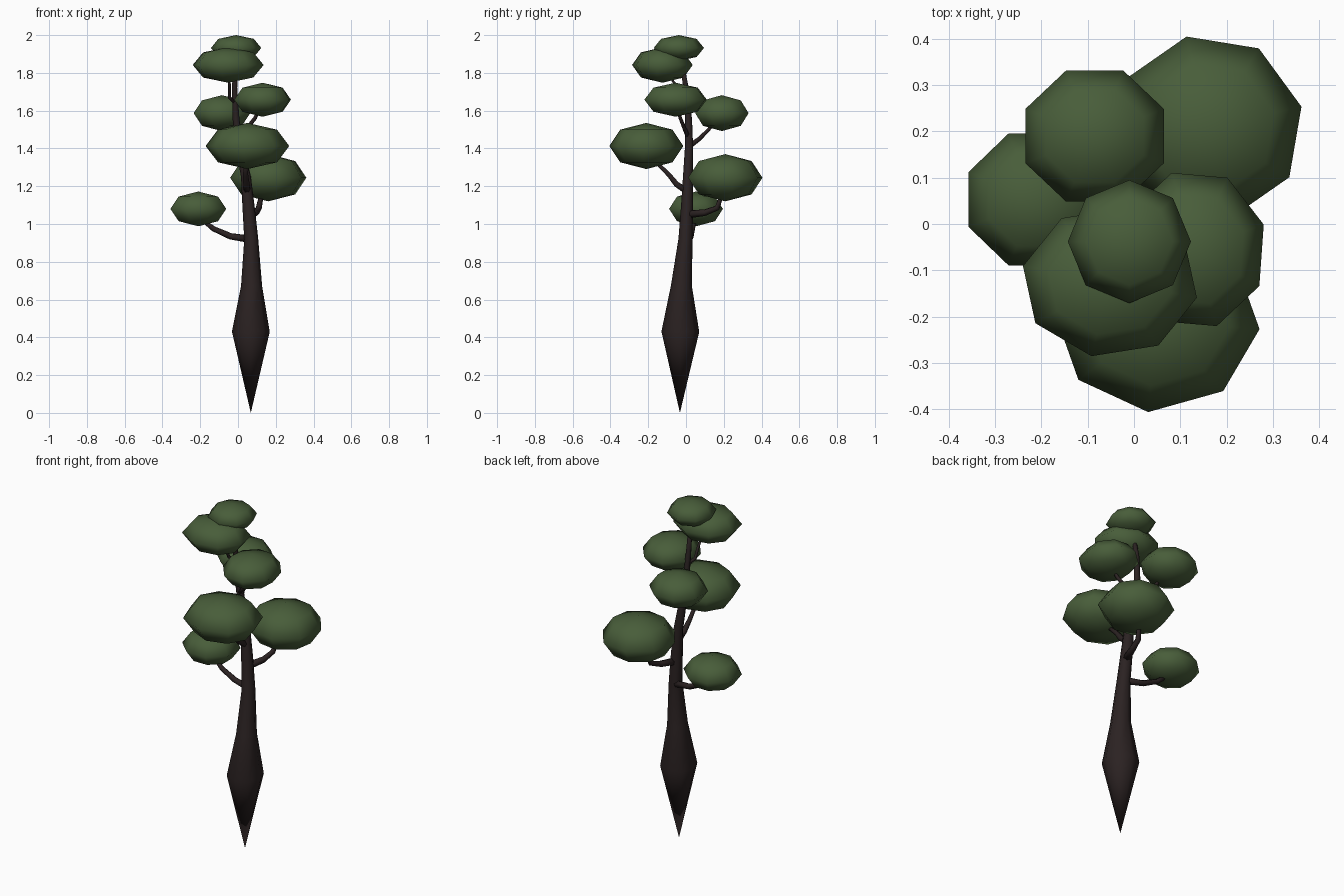
import bpy, bmesh, math
from mathutils import Vector, Matrix

cube = bpy.data.objects.get("Cube")
if cube:
    bpy.data.objects.remove(cube, do_unlink=True)


def material(name, rgb):
    m = bpy.data.materials.new(name)
    m.use_nodes = True
    m.diffuse_color = (*rgb, 1)
    bsdf = m.node_tree.nodes["Principled BSDF"]
    bsdf.inputs["Base Color"].default_value = (*rgb, 1)
    bsdf.inputs["Roughness"].default_value = 0.9
    return m


bark = material("dark bark", (0.024, 0.016, 0.016))
leaf = material("leaf green", (0.065, 0.11, 0.042))


def finish(name, bm, mat):
    bmesh.ops.recalc_face_normals(bm, faces=bm.faces)
    mesh = bpy.data.meshes.new(name)
    bm.to_mesh(mesh)
    bm.free()
    mesh.materials.append(mat)
    mesh.shade_smooth()
    obj = bpy.data.objects.new(name, mesh)
    bpy.context.collection.objects.link(obj)
    return obj


def tube(name, path, sides):
    """Tapered tube through (x, y, z, radius) points, with closed ends."""
    bm = bmesh.new()
    pts = [Vector(p[:3]) for p in path]
    rings = []
    for i, p in enumerate(pts):
        tangent = pts[min(i + 1, len(pts) - 1)] - pts[max(i - 1, 0)]
        turn = Vector((0, 0, 1)).rotation_difference(tangent)
        angles = [math.tau * k / sides for k in range(sides)]
        rings.append([bm.verts.new(p + turn @ Vector((math.cos(a), math.sin(a), 0)) * path[i][3])
                      for a in angles])
    for a, b in zip(rings, rings[1:]):
        for k in range(sides):
            n = (k + 1) % sides
            bm.faces.new((a[k], a[n], b[n], b[k]))
    bm.faces.new(rings[0])
    bm.faces.new(rings[-1])
    bmesh.ops.remove_doubles(bm, verts=bm.verts, dist=0.0008)
    return finish(name, bm, bark)


def leaf_clump(name, centre, size, phase):
    """Flattened eight-sided ball of leaves."""
    bm = bmesh.new()
    bmesh.ops.create_uvsphere(bm, u_segments=8, v_segments=4, radius=1)
    shape = (Matrix.Translation(centre) @ Matrix.Diagonal((*size, 1))
             @ Matrix.Rotation(math.radians(phase), 4, "Z"))
    bmesh.ops.transform(bm, matrix=shape, verts=bm.verts)
    return finish(name, bm, leaf)


# Trunk: pointed root, swollen base, slender leaning stem
tube("trunk", [
    (0.068, -0.032, 0.0, 0.0003), (0.068, -0.03, 0.43, 0.1),
    (0.072, -0.024, 0.67, 0.056), (0.07, -0.003, 0.92, 0.037),
    (0.055, 0.006, 1.1, 0.032), (0.042, 0.01, 1.25, 0.026),
    (0.012, 0.016, 1.4, 0.022), (-0.01, 0.014, 1.55, 0.018),
    (-0.018, 0.0, 1.72, 0.014), (-0.012, -0.03, 1.9, 0.01)], 8)

# Branches, lowest first
branches = {
    "lowest_branch": [(0.06, 0.01, 0.92, 0.02), (-0.04, 0.025, 0.935, 0.017),
                      (-0.13, 0.035, 0.975, 0.014), (-0.2, 0.05, 1.03, 0.009)],
    "back_branch": [(0.06, 0.0, 1.05, 0.022), (0.095, 0.1, 1.06, 0.018),
                    (0.11, 0.165, 1.085, 0.016), (0.13, 0.2, 1.18, 0.01)],
    "front_branch": [(0.048, 0.01, 1.17, 0.02), (0.045, -0.05, 1.21, 0.017),
                     (0.04, -0.09, 1.26, 0.014), (0.045, -0.17, 1.34, 0.01)],
    "upper_back_branch": [(0.01, 0.015, 1.41, 0.015), (-0.02, 0.07, 1.45, 0.012),
                          (-0.05, 0.12, 1.5, 0.01), (-0.08, 0.17, 1.56, 0.007)],
    "upper_left_branch": [(0.0, 0.012, 1.46, 0.014), (0.05, -0.01, 1.51, 0.011),
                          (0.09, -0.03, 1.56, 0.01), (0.12, -0.05, 1.63, 0.007)],
    "top_branch": [(-0.015, 0.008, 1.64, 0.01), (-0.045, -0.02, 1.67, 0.009),
                   (-0.045, -0.05, 1.73, 0.008), (-0.05, -0.1, 1.8, 0.006)],
}
for name, path in branches.items():
    tube(name, path, 6)

# Leaf clumps: centre, radii, turn in degrees
clumps = {
    "lowest_leaves": ((-0.21, 0.053, 1.08), (0.16, 0.154, 0.092), 22.5),
    "back_leaves": ((0.16, 0.208, 1.245), (0.207, 0.202, 0.125), 13),
    "front_leaves": ((0.05, -0.21, 1.413), (0.222, 0.197, 0.122), 40),
    "upper_back_leaves": ((-0.085, 0.19, 1.587), (0.162, 0.153, 0.095), 22.5),
    "upper_left_leaves": ((0.13, -0.055, 1.658), (0.158, 0.174, 0.09), 18),
    "upper_front_leaves": ((-0.052, -0.125, 1.842), (0.192, 0.164, 0.094), 33),
    "top_leaves": ((-0.01, -0.038, 1.932), (0.133, 0.133, 0.068), 0),
}
for name, (centre, size, phase) in clumps.items():
    leaf_clump(name, centre, size, phase)
